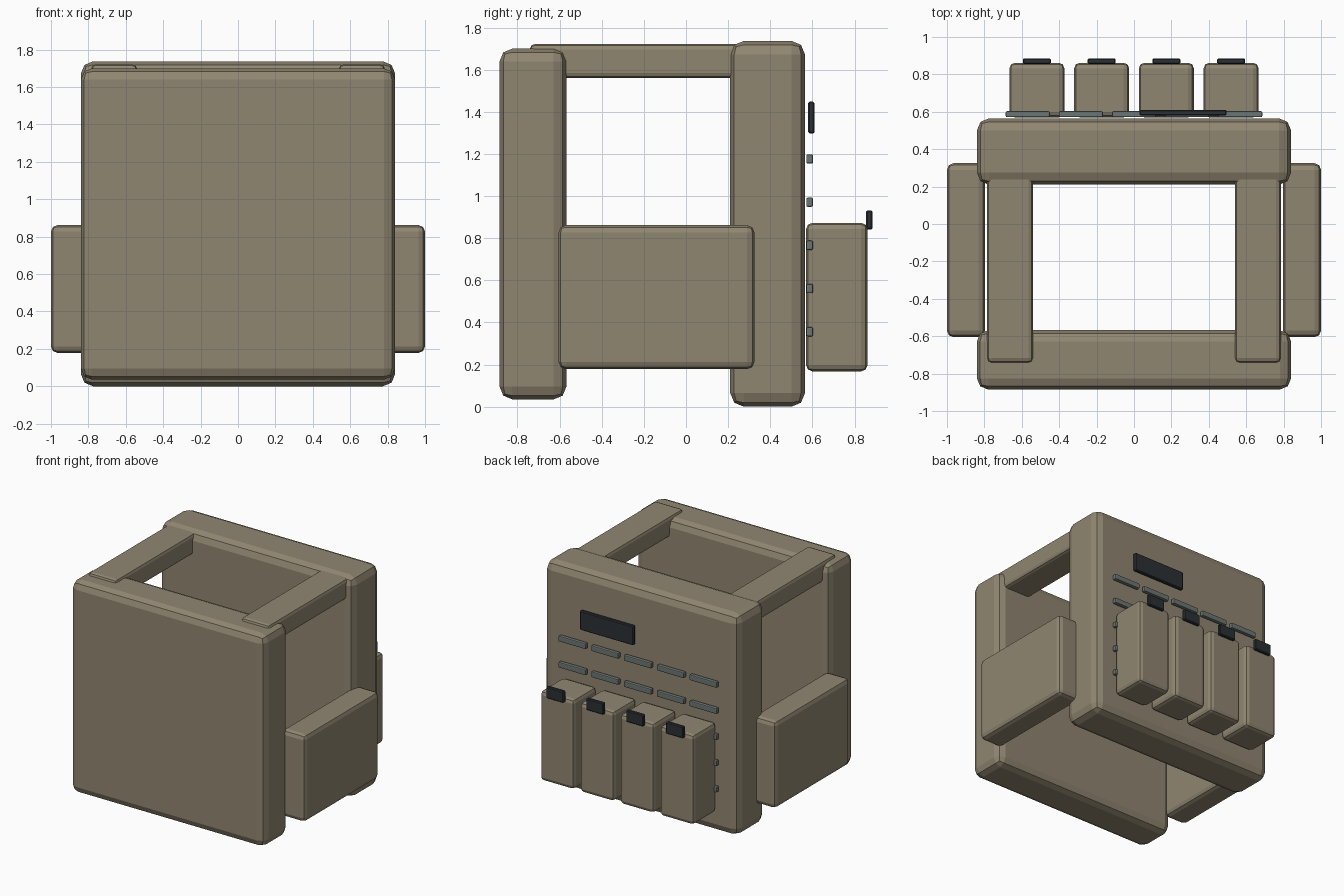
import bpy

if "Cube" in bpy.data.objects:
    bpy.data.objects.remove(bpy.data.objects["Cube"])


def material(name, rgb):
    m = bpy.data.materials.new(name)
    m.diffuse_color = (*rgb, 1)
    m.use_nodes = True
    m.node_tree.nodes["Principled BSDF"].inputs["Base Color"].default_value = m.diffuse_color
    return m


TAN = material("tan_fabric", (0.28, 0.24, 0.165))
GREY = material("webbing", (0.15, 0.18, 0.17))
DARK = material("dark_patch", (0.025, 0.03, 0.035))


def box(name, x, y, z, bevel, mat, segments=2):
    """Bevelled box spanning the given (min, max) ranges."""
    spans = (x, y, z)
    bpy.ops.mesh.primitive_cube_add(size=1, location=[(a + b) / 2 for a, b in spans])
    ob = bpy.context.object
    ob.name = name
    ob.scale = [b - a for a, b in spans]
    bpy.ops.object.transform_apply(location=False, rotation=False, scale=True)
    mod = ob.modifiers.new("bevel", 'BEVEL')
    mod.width = bevel
    mod.segments = segments
    ob.data.materials.append(mat)
    return ob


# Front and back armour panels
box("front_panel", (-0.84, 0.84), (-0.885, -0.568), (0.035, 1.70), 0.06, TAN)
box("back_panel", (-0.84, 0.84), (0.21, 0.565), (0.0, 1.737), 0.065, TAN)

# Shoulder straps and side pouches, mirrored left and right
for side, s in (("left", -1), ("right", 1)):
    box(f"{side}_shoulder_strap", sorted((s * 0.54, s * 0.785)),
        (-0.742, 0.34), (1.56, 1.722), 0.025, TAN)
    box(f"{side}_side_pouch", sorted((s * 0.797, s * 1.0)),
        (-0.605, 0.325), (0.178, 0.862), 0.035, TAN)

# Row of back pouches, each with a pull tab
for i in range(4):
    cx = (i - 1.5) * 0.346
    box(f"back_pouch_{i + 1}", (cx - 0.147, cx + 0.147),
        (0.57, 0.862), (0.168, 0.873), 0.03, TAN)
    box(f"pouch_tab_{i + 1}", (cx - 0.075, cx + 0.075),
        (0.855, 0.885), (0.842, 0.932), 0.006, DARK, 1)

# Grid of webbing loops on the back panel
for row in range(5):
    for col in range(5):
        cx, cz = (col - 2) * 0.284, 0.356 + row * 0.205
        box(f"webbing_loop_{row + 1}_{col + 1}", (cx - 0.118, cx + 0.118),
            (0.571, 0.603), (cz - 0.022, cz + 0.022), 0.007, GREY)

# Plain patch on the upper back
box("back_patch", (0.03, 0.495), (0.58, 0.61), (1.298, 1.448), 0.006, DARK, 1)
